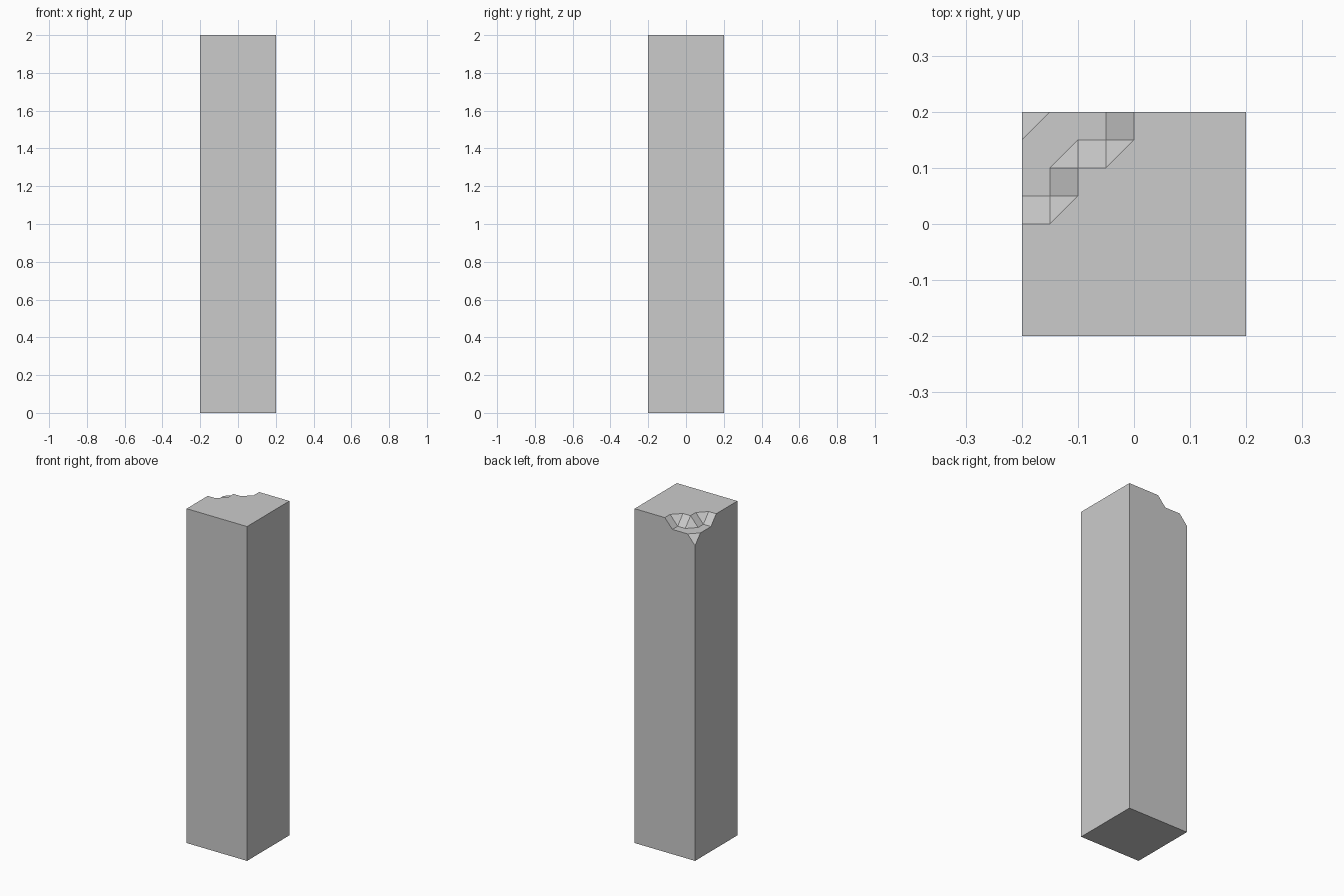
import bpy, bmesh

if "Cube" in bpy.data.objects:
    bpy.data.objects.remove(bpy.data.objects["Cube"])

H = 0.2            # half width
TOP = 2.0
STEP = 0.0573      # height of one chipped layer
U = 0.05           # plan spacing of the chips

bm = bmesh.new()


def ring(points, z):
    return [bm.verts.new((x * U, y * U, z)) for x, y in points]


# Levels: base, intact top corners, chipped rim, ledge edge, lowered corner
base = ring([(-4, 4), (-4, -4), (4, -4), (4, 4)], 0)
top = ring([(-4, -4), (4, -4), (4, 4)], TOP)
rim = ring([(0, 4), (0, 3), (-1, 2), (-2, 2), (-2, 1), (-3, 0), (-4, 0)], TOP)
ledge = ring([(-1, 4), (-1, 3), (-2, 3), (-3, 2), (-3, 1), (-4, 1)], TOP - STEP)
lip = ring([(-4, 3), (-3, 4)], TOP - STEP)
corner = bm.verts.new((-H, H, TOP - 2 * STEP))

# Column body: bottom, front, right, then the two chipped sides
bm.faces.new(base)
bm.faces.new([base[1], base[2], top[1], top[0]])
bm.faces.new([base[2], base[3], top[2], top[1]])
bm.faces.new([base[3], base[0], corner, lip[1], ledge[0], rim[0], top[2]])
bm.faces.new([base[0], base[1], top[0], rim[6], ledge[5], lip[0], corner])

# Top, ledge and lowest corner chip
bm.faces.new(rim + top)
bm.faces.new(ledge + lip)
bm.faces.new([lip[0], lip[1], corner])

# Slopes between ledge and rim, as (ledge indices, rim indices)
for lo, hi in [((0, 1), (1, 0)), ((1,), (2, 1)), ((1, 2), (3, 2)), ((2, 3), (3,)),
               ((3, 4), (4, 3)), ((4,), (5, 4)), ((4, 5), (6, 5))]:
    bm.faces.new([ledge[i] for i in lo] + [rim[i] for i in hi])

bmesh.ops.recalc_face_normals(bm, faces=bm.faces[:])
mesh = bpy.data.meshes.new("chipped_pillar")
bm.to_mesh(mesh)
bm.free()
bpy.context.collection.objects.link(bpy.data.objects.new("chipped_pillar", mesh))
